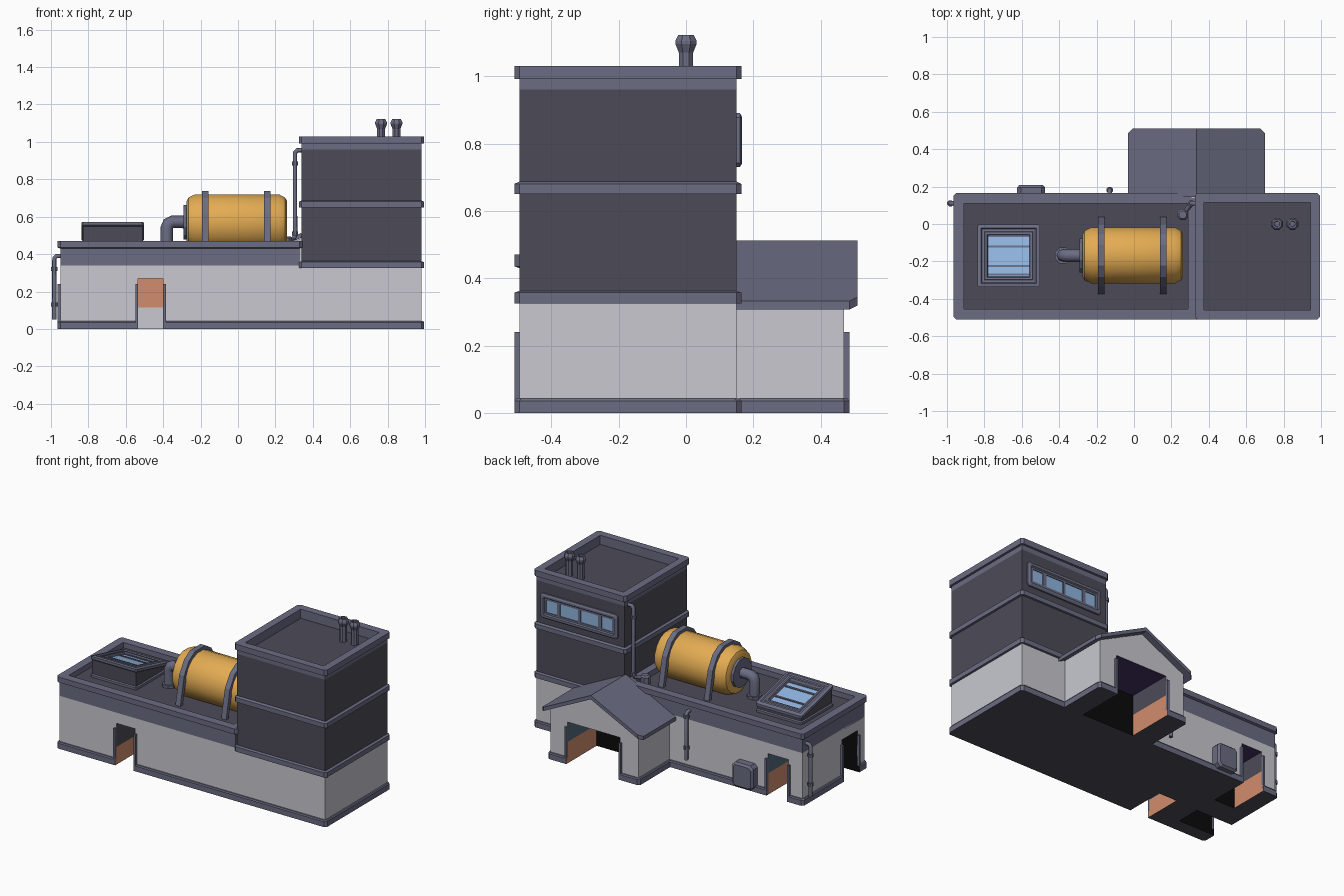
import bpy, bmesh, math
from mathutils import Matrix, Vector

if "Cube" in bpy.data.objects:
    bpy.data.objects.remove(bpy.data.objects["Cube"])

# ---- palette (every mesh carries all slots, faces choose by index)
COLS = [("trim_grey", (.145, .15, .225)), ("dark_wall", (.073, .07, .096)),
        ("light_wall", (.58, .58, .63)), ("tank_yellow", (.77, .41, .085)),
        ("glass_blue", (.28, .46, .75)), ("inner_orange", (.64, .27, .155)),
        ("inner_purple", (.06, .03, .127)), ("inner_black", (.003, .003, .003)),
        ("inner_blue", (.09, .14, .2))]
MATS = []
for n, c in COLS:
    m = bpy.data.materials.new(n)
    m.diffuse_color = (*c, 1)
    m.use_nodes = True
    m.node_tree.nodes["Principled BSDF"].inputs["Base Color"].default_value = m.diffuse_color
    MATS.append(m)
TRIM, DARK, LIGHT, TANK, GLASS, ORANGE, PURPLE, BLACK, BLUE = range(9)


def finish(bm, name, mtx=None):
    bmesh.ops.remove_doubles(bm, verts=bm.verts, dist=1e-5)
    bmesh.ops.recalc_face_normals(bm, faces=bm.faces)
    if mtx:
        bm.transform(mtx)
    me = bpy.data.meshes.new(name)
    bm.to_mesh(me)
    bm.free()
    for m in MATS:
        me.materials.append(m)
    ob = bpy.data.objects.new(name, me)
    bpy.context.collection.objects.link(ob)
    return ob


def skin(rings, mats, name, mtx=None):
    """Bridge equal rings of points; mats: bottom cap, each band, top cap."""
    bm = bmesh.new()
    vs = [[bm.verts.new(p) for p in r] for r in rings]
    n = len(vs[0])
    bm.faces.new(vs[0][::-1]).material_index = mats[0]
    for k in range(1, len(vs)):
        for i in range(n):
            j = (i + 1) % n
            f = bm.faces.new((vs[k-1][i], vs[k-1][j], vs[k][j], vs[k][i]))
            f.material_index = mats[k]
    bm.faces.new(vs[-1]).material_index = mats[-1]
    return finish(bm, name, mtx)


def tiers(name, x0, x1, y0, y1, levels, mats, mtx=None, shear=None):
    """Stack of rectangles; level = (outset, z, corner chamfer)."""
    rings = []
    for o, z, c in levels:
        a, b, d, e = x0 - o, x1 + o, y0 - o, y1 + o
        ring = [(a+c, d), (b-c, d), (b, d+c), (b, e-c), (b-c, e), (a+c, e), (a, e-c), (a, d+c)]
        rings.append([(x, y, z + (shear(y, z) if shear else 0)) for x, y in ring])
    return skin(rings, mats, name, mtx)


def box(name, x0, x1, y0, y1, z0, z1, mat=TRIM, c=0.0, shear=None):
    return tiers(name, x0, x1, y0, y1, [(0, z0, c), (0, z1, c)], [mat] * 3, None, shear)


def lathe(name, prof, mtx, sides=8, mat=TRIM, smooth=False):
    rings = [[(r * math.cos(t), r * math.sin(t), h) for t in
              [2 * math.pi * (i + .5) / sides for i in range(sides)]] for r, h in prof]
    ob = skin(rings, [mat] * (len(prof) + 1), name, mtx)
    if smooth:
        bpy.context.view_layer.objects.active = ob
        ob.select_set(True)
        bpy.ops.object.shade_smooth_by_angle(angle=math.radians(28))
        ob.select_set(False)
    return ob


def extrude(name, pts, mapper, a, b, mat=TRIM):
    return skin([[mapper(p, a) for p in pts], [mapper(p, b) for p in pts]], [mat] * 3, name)


def tube(name, pts, r):
    cu = bpy.data.curves.new(name, 'CURVE')
    cu.dimensions, cu.bevel_depth, cu.bevel_resolution, cu.use_fill_caps = '3D', r, 2, True
    sp = cu.splines.new('POLY')
    sp.points.add(len(pts) - 1)
    for p, q in zip(sp.points, pts):
        p.co = (*q, 1)
    cu.materials.append(MATS[TRIM])
    ob = bpy.data.objects.new(name, cu)
    bpy.context.collection.objects.link(ob)


at = Matrix.Translation
C, O = .015, .015

# ---- ground floor block and annex walls
body = tiers("ground_floor", -.95, .98, -.495, .15,
             [(O, 0, C), (O, .035, C), (O - .005, .042, C), (0, .042, 0), (0, .34, 0)],
             [DARK, TRIM, TRIM, TRIM, LIGHT, LIGHT])
annex = tiers("annex_walls", .015, .655, .14, .47,
              [(O, 0, C), (O, .035, C), (O - .005, .042, C), (0, .042, 0), (0, .32, 0)],
              [DARK, TRIM, TRIM, TRIM, LIGHT, LIGHT])

# ---- door recesses, walls coloured by facing direction
doors = {"front": (-.535, -.40, -.7, -.25), "end": (-1.1, -.70, -.42, -.26),
         "rear": (-.85, -.70, -.10, .3), "annex": (.15, .53, .17, .6)}
cutters = []
for n, (x0, x1, y0, y1) in doors.items():
    split = .115 if n == "front" else .14
    cut = tiers(n + "_cutter", x0, x1, y0, y1, [(0, -.1, 0), (0, split, 0), (0, .27, 0)], [0] * 4)
    for p in cut.data.polygons:
        f, low = -p.normal, p.center.z < split
        if abs(f.z) > .5:
            p.material_index = PURPLE
        elif f.y > .5:
            p.material_index = BLACK
        elif f.y < -.5:
            p.material_index = LIGHT if low else ORANGE
        else:
            p.material_index = ORANGE if low else (DARK if f.x > 0 else BLUE)
    cut.hide_render = True
    cutters.append(cut)
    target = annex if n == "annex" else body
    mod = target.modifiers.new(n, 'BOOLEAN')
    mod.operation, mod.solver, mod.object = 'DIFFERENCE', 'EXACT', cut
dg = bpy.context.evaluated_depsgraph_get()
for ob in (body, annex):
    me = bpy.data.meshes.new_from_object(ob.evaluated_get(dg))
    ob.modifiers.clear()
    ob.data = me
for cut in cutters:
    bpy.data.objects.remove(cut)

# ---- door jambs
W = .014
for x in (-.535 - W, -.40):
    box("front_jamb", x, x + W, -.51, -.49, .0, .24)
for x in (-.85 - W, -.70):
    box("rear_jamb", x, x + W, .145, .165, .0, .24)
for x in (.15 - W, .53):
    box("annex_jamb", x, x + W, .465, .485, .0, .24)
for y in (-.42 - W, -.26):
    box("end_jamb", -.965, -.945, y, y + W, .0, .24)

# ---- annex gable and roof
along_y = lambda p, t: (p[0], t, p[1])
extrude("annex_gable", [(.015, .32), (.655, .32), (.655, .327), (.335, .484), (.015, .327)],
        along_y, .14, .47, LIGHT)
for s in (-1, 1):
    xe, t = .335 + s * .366, .025
    rings = []
    for dz in (-t, 0):
        rings.append([(.335, .145, .512 + dz), (xe, .145, .332 + dz), (xe, .485, .332 + dz),
                      (xe - s * .025, .51, .3443 + dz), (.335, .51, .512 + dz)])
    skin(rings, [TRIM] * 3, "annex_roof")

# ---- low roof parapet
tiers("low_roof", -.95, .33, -.495, .15,
      [(0, .33, 0), (0, .43, 0), (O, .435, C), (O, .47, C), (-.04, .47, 0), (-.04, .435, 0)],
      [TRIM] * 6 + [DARK])

# ---- tower with three ledges and recessed roof
tiers("tower", .34, .98, -.495, .15,
      [(0, .325, 0), (O, .325, C), (O, .357, C), (0, .362, 0), (0, .65, 0), (O, .65, C), (O, .68, C),
       (0, .687, 0), (0, .96, 0), (0, .992, 0), (O, .992, C), (O, 1.03, C), (-.035, 1.03, 0),
       (-.035, .97, 0)],
      [TRIM, TRIM, TRIM, TRIM, DARK, TRIM, TRIM, TRIM, DARK, TRIM, TRIM, TRIM, TRIM, TRIM, DARK])

# ---- tower window on the back: local xy plane turned to face +y
tiers("tower_window", .385, .945, -.89, -.73,
      [(0, .148, .012), (0, .16, .012), (-.01, .166, .012), (-.022, .166, .008), (-.028, .158, .005),
       (-.04, .158, 0), (-.04, .153, 0)],
      [TRIM, TRIM, TRIM, TRIM, TRIM, TRIM, TRIM, GLASS], Matrix.Rotation(-math.pi / 2, 4, 'X'))
for x, w in ((.515, .012), (.665, .008), (.815, .012)):
    box("window_bar", x - w, x + w, .15, .158, .765, .855)

# ---- roof vents on the tower
for x in (.765, .847):
    lathe("tower_vent", [(.023, .96), (.023, 1.07), (.034, 1.095), (.034, 1.105), (.025, 1.122),
                         (.016, 1.122), (.014, 1.11)], at((x, 0, 0)))

# ---- sloping skylight
slope = lambda y, z: -.24 * (y + .34) if z > .5 else 0
tiers("skylight_box", -.83, -.51, -.33, -.01,
      [(.008, .43, .01), (.008, .45, .01), (0, .455, 0), (0, .55, 0), (.008, .555, .01), (.008, .572, .01),
       (-.012, .578, 0), (-.018, .57, 0), (-.03, .57, 0), (-.034, .576, 0), (-.045, .576, 0), (-.05, .56, 0)],
      [TRIM, TRIM, TRIM, DARK] + [TRIM] * 8 + [GLASS], None, slope)
for y in (-.27, -.225, -.12, -.065):
    box("skylight_bar", -.785, -.555, y - .005, y + .005, .555, .566, TRIM, 0, slope)

# ---- tank lying along x, with end collar and outlet elbow
ax = at((0, -.168, .57)) @ Matrix.Rotation(math.pi / 2, 4, 'Y')
lathe("tank", [(.115, -.275), (.135, -.265), (.152, -.23), (.152, .22), (.135, .252), (.115, .262)],
      ax, 16, TANK, True)
lathe("tank_collar", [(.095, -.292), (.095, -.27)], ax, 12)
tube("tank_outlet", [(-.27, -.168, .572), (-.35, -.168, .572), (-.372, -.168, .562),
                     (-.38, -.168, .54), (-.38, -.168, .43)], .034)
lathe("outlet_flange", [(.046, .43), (.046, .452)], at((-.38, -.168, 0)))

# ---- tank straps with splayed legs
half = [(.207, .43), (.166, .62), (.115, .70), (.055, .737)]
inner = [(.182, .43), (.142, .60), (.098, .68), (.045, .715)]
band = half + [(-y, z) for y, z in half[::-1]] + [(-y, z) for y, z in inner] + inner[::-1]
for x in (-.175, .157):
    extrude("tank_strap", band, lambda p, t: (t, p[0] - .168, p[1]), x - .018, x + .018)

# ---- drain pipes: (foot, top height, direction into the wall, collar heights)
pipes = [((-.982, .11), .05, .39, (1, 0), (.13, .32)),
         ((-.13, .182), .09, .40, (0, -1), (.17, .375)),
         ((.305, .11), .50, .955, (1, 0), (.51, .885))]
for (x, y), z0, z1, (dx, dy), rings in pipes:
    tube("drain_pipe", [(x, y, z0), (x, y, z1 - .012), (x + dx * .012, y + dy * .012, z1),
                        (x + dx * .045, y + dy * .045, z1)], .012)
    for z in rings:
        lathe("pipe_collar", [(.018, z - .01), (.018, z + .01)], at((x, y, 0)))
tube("pipe_link", [(.305, .11, .505), (.30, .10, .485), (.26, .05, .475)], .012)
lathe("roof_vent", [(.032, .43), (.032, .485), (.022, .495)], at((.26, .05, 0)))

# ---- utility box on the back wall
tiers("utility_box", -.625, -.475, .02, .18,
      [(0, .145, .02), (0, .195, .02), (-.012, .208, .015)], [TRIM] * 4,
      Matrix(((1, 0, 0, 0), (0, 0, 1, 0), (0, -1, 0, .2), (0, 0, 0, 1))))
